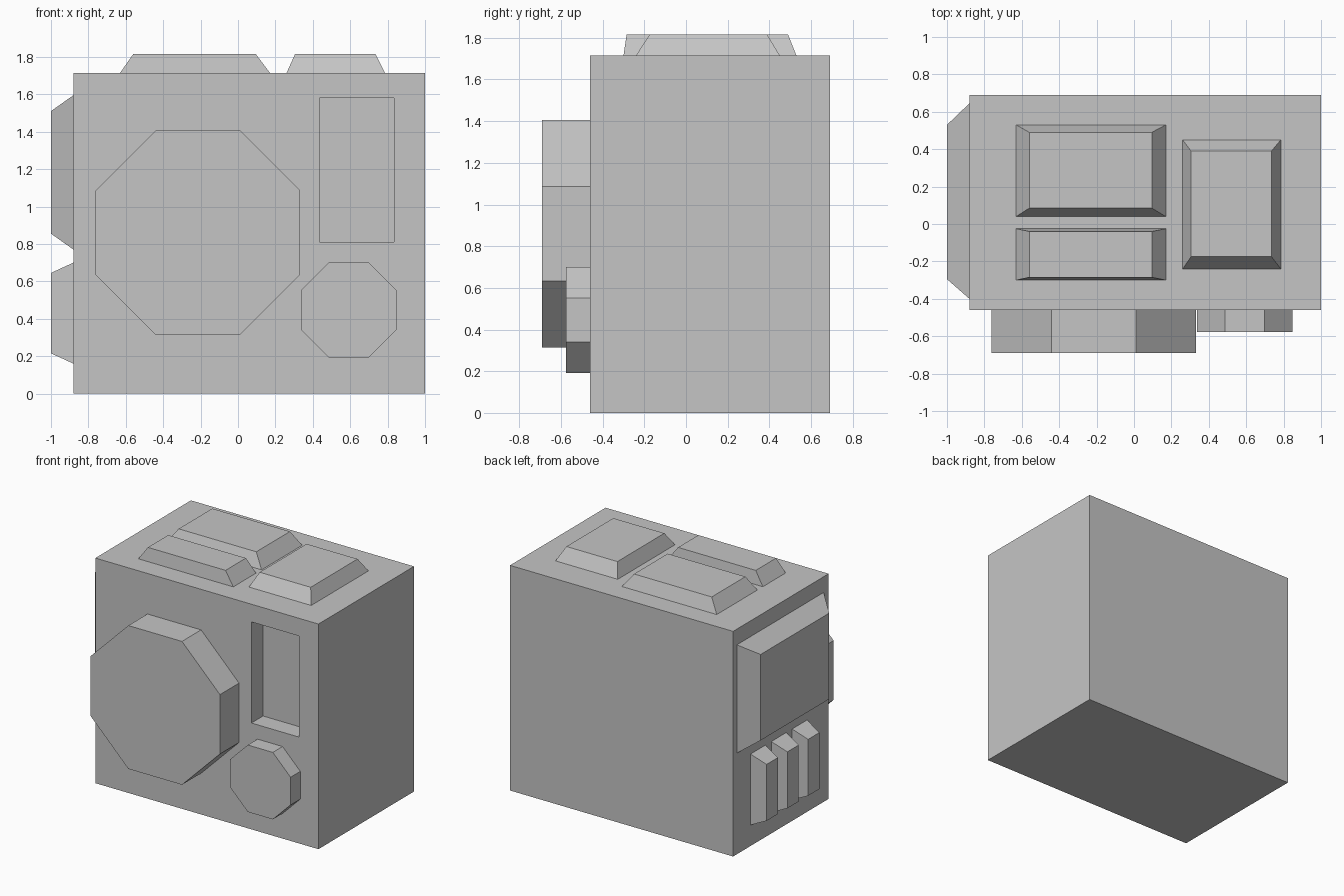
import bpy, bmesh
from math import pi, sin, cos

cube = bpy.data.objects.get("Cube")
if cube:
    bpy.data.objects.remove(cube, do_unlink=True)

# One plain grey for the whole model
grey = bpy.data.materials.new("light grey")
grey.use_nodes = True
grey.diffuse_color = (0.558, 0.558, 0.558, 1)
grey.node_tree.nodes["Principled BSDF"].inputs["Base Color"].default_value = grey.diffuse_color


def loft(name, ring_a, ring_b):
    """Closed solid between two matching rings of points."""
    bm = bmesh.new()
    a = [bm.verts.new(p) for p in ring_a]
    b = [bm.verts.new(p) for p in ring_b]
    bm.faces.new(a)
    bm.faces.new(b)
    for i in range(len(a)):
        j = (i + 1) % len(a)
        bm.faces.new((a[i], a[j], b[j], b[i]))
    bmesh.ops.recalc_face_normals(bm, faces=bm.faces)
    mesh = bpy.data.meshes.new(name)
    bm.to_mesh(mesh)
    bm.free()
    mesh.materials.append(grey)
    obj = bpy.data.objects.new(name, mesh)
    bpy.context.collection.objects.link(obj)
    return obj


def rect(u0, u1, v0, v1):
    return [(u0, v0), (u1, v0), (u1, v1), (u0, v1)]


def on_z(points, z):
    return [(u, v, z) for u, v in points]


def on_x(points, x):
    return [(x, u, v) for u, v in points]


def on_y(points, y):
    return [(u, y, v) for u, v in points]


LEFT, FRONT, TOP = -0.88, -0.46, 1.715

# Main body with a recessed slot in the front
footprint = rect(LEFT, 1, FRONT, 0.69)
body = loft("body", on_z(footprint, 0), on_z(footprint, TOP))
slot = rect(0.435, 0.835, 0.81, 1.58)
cutter = loft("slot_cutter", on_y(slot, FRONT - 0.1), on_y(slot, FRONT + 0.14))
cutter.hide_render = True
cut = body.modifiers.new("slot", "BOOLEAN")
cut.operation = "DIFFERENCE"
cut.solver = "EXACT"
cut.object = cutter
bpy.context.view_layer.objects.active = body
bpy.ops.object.modifier_apply(modifier=cut.name)
bpy.data.objects.remove(cutter, do_unlink=True)


# Octagonal knobs on the front
def knob(name, x, z, apothem, y):
    r = apothem / cos(pi / 8)
    ring = [(x + r * cos((i + 0.5) * pi / 4), z + r * sin((i + 0.5) * pi / 4))
            for i in range(8)]
    loft(name, on_y(ring, FRONT), on_y(ring, y))


knob("large_knob", -0.215, 0.86, 0.546, -0.69)
knob("small_knob", 0.592, 0.446, 0.255, -0.577)

# Bevelled pads on the top
pads = {
    "back_pad": (rect(-0.63, 0.17, 0.04, 0.53), rect(-0.56, 0.095, 0.085, 0.49)),
    "front_pad": (rect(-0.63, 0.17, -0.3, -0.025), rect(-0.56, 0.095, -0.285, -0.04)),
    "side_pad": (rect(0.26, 0.785, -0.24, 0.45), rect(0.305, 0.735, -0.175, 0.39)),
}
for name, (low, high) in pads.items():
    loft(name, on_z(low, TOP), on_z(high, 1.815))

# Bevelled panel and three ribs on the side
loft("side_panel", on_x(rect(-0.4, 0.645, 0.77, 1.595), LEFT),
     on_x(rect(-0.295, 0.53, 0.855, 1.51), -1))
for i in range(3):
    y = 0.39 - 0.25 * i
    loft(f"side_rib_{i + 1}", on_x(rect(y - 0.09, y + 0.09, 0.16, 0.7), LEFT),
         on_x(rect(y - 0.068, y + 0.068, 0.215, 0.645), -1))
